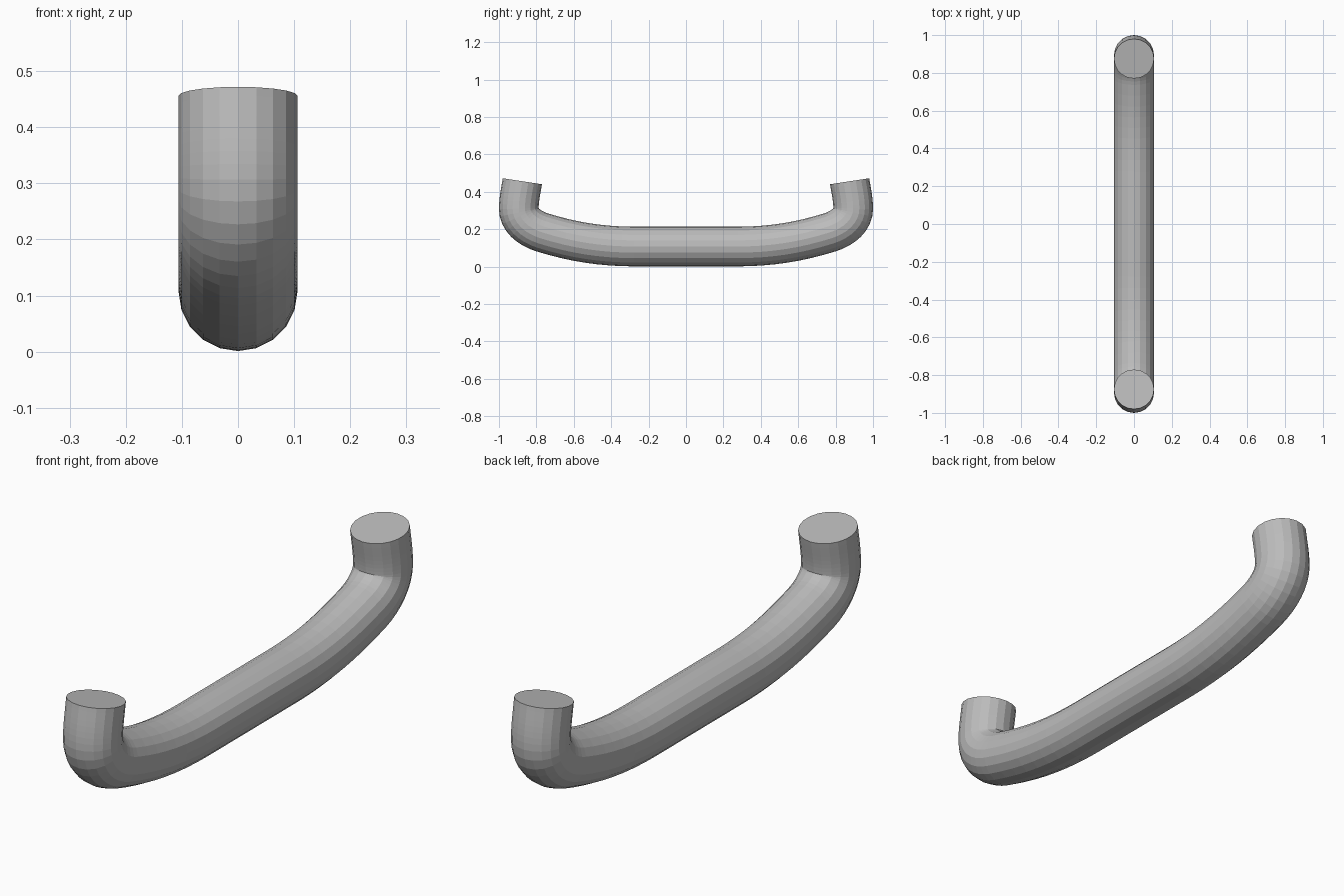
import bpy
from mathutils import Vector

if "Cube" in bpy.data.objects:
    bpy.data.objects.remove(bpy.data.objects["Cube"])

grey = bpy.data.materials.new("plain grey")
grey.diffuse_color = (0.5, 0.5, 0.5, 1)
grey.use_nodes = True
grey.node_tree.nodes["Principled BSDF"].inputs["Base Color"].default_value = grey.diffuse_color

# Half of the handle path as (y, z): left handle, point, right handle
half = [
    ((0.15, 0.107), (0.28, 0.107), (0.45, 0.108)),
    ((0.60, 0.130), (0.77, 0.183), (0.845, 0.207)),
    ((0.895, 0.255), (0.894, 0.310), (0.894, 0.360)),
    ((0.882, 0.410), (0.875, 0.456), (0.868, 0.500)),
]
# Mirror the half to get the whole path
path = [tuple((-y, z) for y, z in reversed(p)) for p in reversed(half)] + half

curve = bpy.data.curves.new("handle_path", 'CURVE')
curve.dimensions = '3D'
curve.resolution_u = 8
curve.bevel_depth = 0.106
curve.bevel_resolution = 8      # 20-sided tube
curve.use_fill_caps = True
spline = curve.splines.new('BEZIER')
spline.bezier_points.add(len(path) - 1)
for bp, (l, c, r) in zip(spline.bezier_points, path):
    bp.handle_left_type = bp.handle_right_type = 'FREE'
    bp.co = Vector((0, *c))
    bp.handle_left = Vector((0, *l))
    bp.handle_right = Vector((0, *r))

# Bent tube handle, turned into a mesh
tube = bpy.data.objects.new("handle_curve", curve)
bpy.context.collection.objects.link(tube)
bpy.context.view_layer.update()
mesh = bpy.data.meshes.new_from_object(tube.evaluated_get(bpy.context.evaluated_depsgraph_get()))
bpy.data.objects.remove(tube)
handle = bpy.data.objects.new("handle", mesh)
bpy.context.collection.objects.link(handle)
mesh.materials.clear()
mesh.materials.append(grey)
for p in mesh.polygons:
    p.use_smooth = False
    p.material_index = 0
